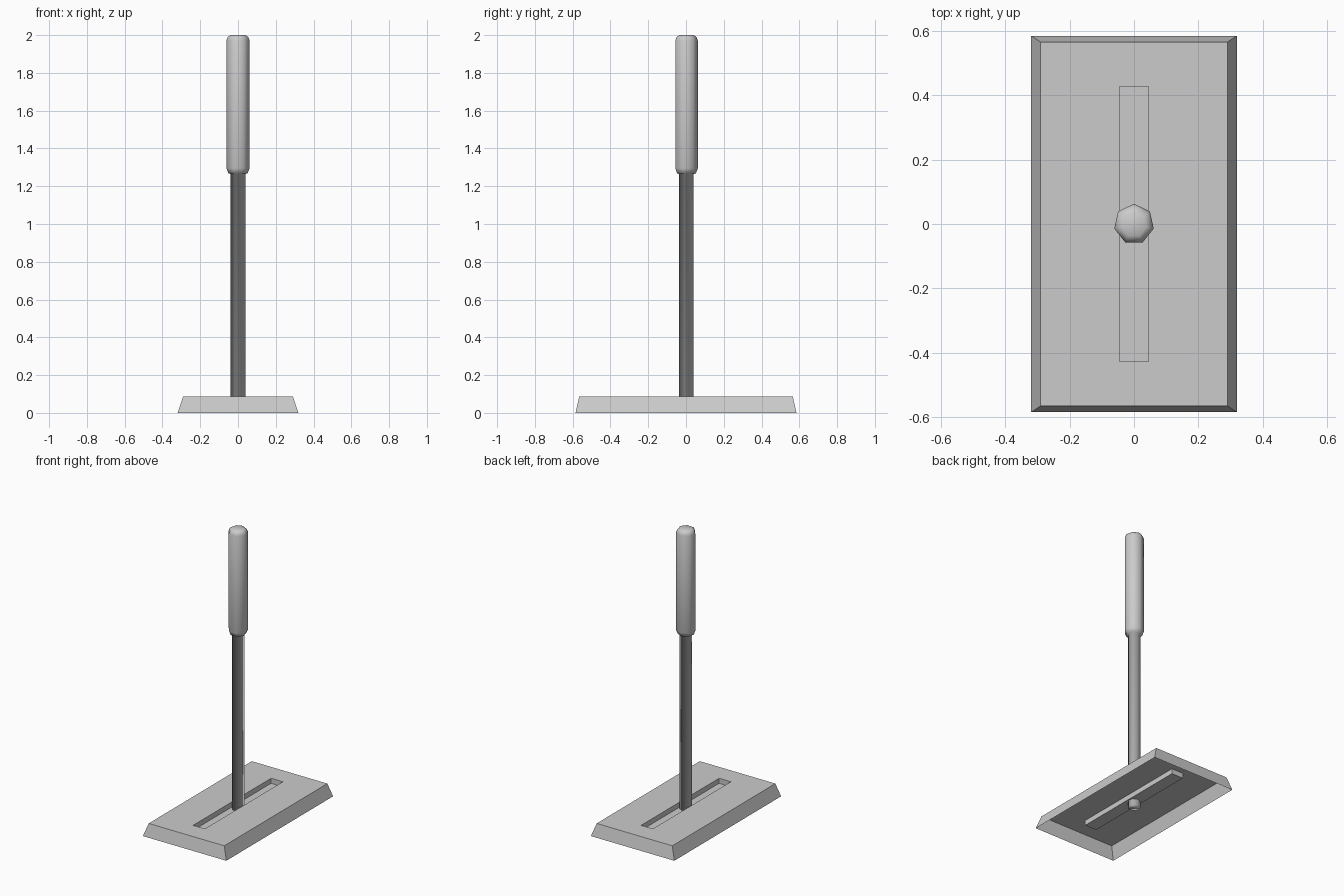
import bpy
import math

if "Cube" in bpy.data.objects:
    bpy.data.objects.remove(bpy.data.objects["Cube"])

grey = bpy.data.materials.new("plain_grey")
grey.diffuse_color = (0.6, 0.6, 0.6, 1.0)
grey.use_nodes = True
grey.node_tree.nodes["Principled BSDF"].inputs["Base Color"].default_value = grey.diffuse_color


def ring_mesh(name, rings, cap_first, cap_last, smooth):
    """Skin a stack of equal-length point rings into one object."""
    n = len(rings[0])
    verts = [p for ring in rings for p in ring]
    faces = []
    for r in range(len(rings) - 1):
        a, b = r * n, (r + 1) * n
        for i in range(n):
            j = (i + 1) % n
            faces.append((a + i, a + j, b + j, b + i))
    if cap_first:
        faces.append(tuple(reversed(range(n))))
    if cap_last:
        faces.append(tuple(range(len(verts) - n, len(verts))))
    mesh = bpy.data.meshes.new(name)
    mesh.from_pydata(verts, [], faces)
    mesh.materials.append(grey)
    for poly in mesh.polygons:
        poly.use_smooth = smooth
    mesh.update()
    obj = bpy.data.objects.new(name, mesh)
    bpy.context.collection.objects.link(obj)
    return obj


def rectangle(hx, hy, z):
    return [(-hx, -hy, z), (hx, -hy, z), (hx, hy, z), (-hx, hy, z)]


def heptagon(radius, z):
    # One corner points to the back
    angles = [math.pi / 2 + i * math.tau / 7 for i in range(7)]
    return [(radius * math.cos(a), radius * math.sin(a), z) for a in angles]


# Base plate: sloped shell, open underneath, with a sunken slot in the top
ring_mesh("base_plate", [
    rectangle(0.32, 0.585, 0.0),
    rectangle(0.29, 0.565, 0.088),
    rectangle(0.045, 0.427, 0.088),
    rectangle(0.045, 0.427, 0.053),
], False, True, False)

# Lever: slim shaft passing through the slot floor, then a thicker rounded grip
profile = [(0.04, 0.01), (0.04, 1.265), (0.052, 1.268), (0.063, 1.295),
           (0.063, 1.97), (0.056, 1.99), (0.04, 2.0)]
ring_mesh("lever", [heptagon(r, z) for r, z in profile], True, True, True)
